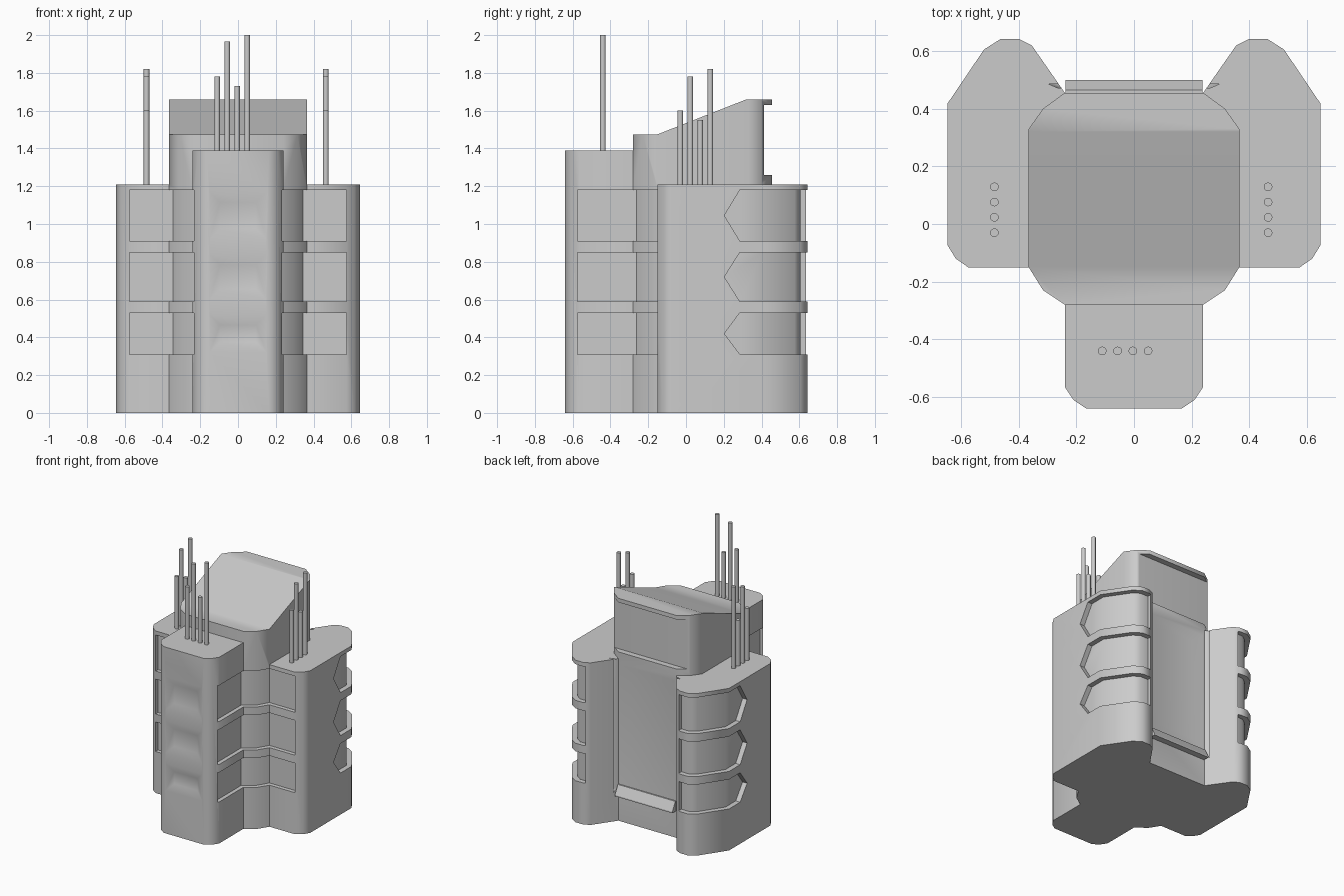
import bpy, bmesh, math
from mathutils import Vector

if "Cube" in bpy.data.objects:
    bpy.data.objects.remove(bpy.data.objects["Cube"])

BANDS = [(0.31, 0.53), (0.59, 0.85), (0.91, 1.18)]


def make(name, rings):
    """Closed solid lofted through rings of equal point count."""
    bm = bmesh.new()
    vs = [[bm.verts.new(p) for p in r] for r in rings]
    n = len(vs[0])
    for a, b in zip(vs, vs[1:]):
        for i in range(n):
            bm.faces.new((a[i], a[(i + 1) % n], b[(i + 1) % n], b[i]))
    bm.faces.new(vs[0][::-1])
    bm.faces.new(vs[-1])
    bmesh.ops.recalc_face_normals(bm, faces=bm.faces)
    me = bpy.data.meshes.new(name)
    bm.to_mesh(me)
    bm.free()
    ob = bpy.data.objects.new(name, me)
    bpy.context.collection.objects.link(ob)
    return ob


def plan(name, pts, z0, z1, s=1):
    return make(name, [[(s * x, y, z) for x, y in pts] for z in (z0, z1)])


def profile(name, pts, x0, x1):
    return make(name, [[(x, y, z) for y, z in pts] for x in (x0, x1)])


def dent(y, depth, hx, z0, z1, inset):
    """Tapered cutter sunk into a face at y; depth is signed inward."""
    def ring(k, yy):
        a, b, c = hx - k * inset, z0 + k * inset, z1 - k * inset
        return [(-a, yy, b), (a, yy, b), (a, yy, c), (-a, yy, c)]
    return make("cutter", [ring(-1, y - depth), ring(1, y + depth)])


def combine(ob, other, op):
    bpy.context.view_layer.objects.active = ob
    m = ob.modifiers.new("b", 'BOOLEAN')
    m.operation, m.solver, m.object = op, 'EXACT', other
    bpy.ops.object.modifier_apply(modifier=m.name)
    bpy.data.objects.remove(other, do_unlink=True)


def smooth(ob, angle=38):
    bpy.ops.object.select_all(action='DESELECT')
    ob.select_set(True)
    bpy.context.view_layer.objects.active = ob
    bpy.ops.object.shade_smooth_by_angle(angle=math.radians(angle))


def both(half):
    return half + [(-x, y) for x, y in reversed(half)]


# central tower with a sloping roof
body = plan("tower_block", both([(0.24, -0.28), (0.315, -0.23), (0.365, -0.15),
                                 (0.365, 0.33), (0.315, 0.40), (0.24, 0.455)]), 0, 1.8)
combine(body, profile("roof", [(-0.5, -0.5), (0.6, -0.5), (0.6, 1.66), (0.32, 1.66),
                               (-0.15, 1.475), (-0.5, 1.475)], -1, 1), 'INTERSECT')

# front wing and two side wings
combine(body, plan("front_wing", both([(0.165, -0.64), (0.21, -0.61), (0.24, -0.565),
                                       (0.24, -0.1)]), 0, 1.39), 'UNION')
side = [(0.2, -0.15), (0.575, -0.15), (0.618, -0.12), (0.647, -0.073), (0.647, 0.417),
        (0.52, 0.605), (0.462, 0.642), (0.40, 0.642), (0.355, 0.62), (0.24, 0.455), (0.2, 0.3)]
for s in (1, -1):
    combine(body, plan("side_wing", side, 0, 1.21, s), 'UNION')

# recessed window bands: inner corners, pointed outer windows, soft front dents
corner = [(0.21, -0.575), (0.21, -0.262), (0.292, -0.208), (0.343, -0.12),
          (0.575, -0.12), (0.575, -0.3), (0.42, -0.575)]
wrap = [(0.61, 0.1), (0.61, 0.406), (0.495, 0.575), (0.45, 0.605), (0.385, 0.605),
        (0.385, 0.75), (0.8, 0.75), (0.8, 0.1)]
for z0, z1 in BANDS:
    for s in (1, -1):
        combine(body, plan("cutter", corner, z0, z1, s), 'DIFFERENCE')
        cut = plan("cutter", wrap, z0 - 0.1, z1 + 0.1, s)
        arrow = [(0.203, (z0 + z1) / 2), (0.285, z1), (0.9, z1), (0.9, z0), (0.285, z0)]
        combine(cut, profile("arrow", arrow, -1, 1), 'INTERSECT')
        combine(body, cut, 'DIFFERENCE')
    combine(body, dent(-0.64, 0.025, 0.15, z0 + 0.01, z1 - 0.01, 0.055), 'DIFFERENCE')

# rear panel and upper rear window
combine(body, dent(0.455, -0.03, 0.225, 0.28, 1.17, 0.07), 'DIFFERENCE')
combine(body, profile("cutter", [(0.412, 1.26), (0.7, 1.26), (0.7, 1.63), (0.412, 1.63)],
                      -0.6, 0.6), 'DIFFERENCE')
smooth(body)
w = body.modifiers.new("weighted", 'WEIGHTED_NORMAL')
w.keep_sharp = True

# sloped ledge under the rear panel
profile("rear_ledge", [(0.43, 0.20), (0.5, 0.20), (0.5, 0.21), (0.465, 0.275), (0.43, 0.275)],
        -0.237, 0.237)


# antenna rods on each wing roof
def rod(name, x, y, z0, z1):
    ring = [(x + 0.015 * math.cos(i * math.pi / 6), y + 0.015 * math.sin(i * math.pi / 6))
            for i in range(12)]
    smooth(plan(name, ring, z0 - 0.02, z1))


for i, top in enumerate((1.78, 1.965, 1.73, 2.0)):
    rod("front_antenna", -0.11 + 0.053 * i, -0.44, 1.39, top)
for x in (-0.484, 0.465):
    for i, top in enumerate((1.6, 1.78, 1.55, 1.82)):
        rod("side_antenna", x, -0.03 + 0.053 * i, 1.21, top)
